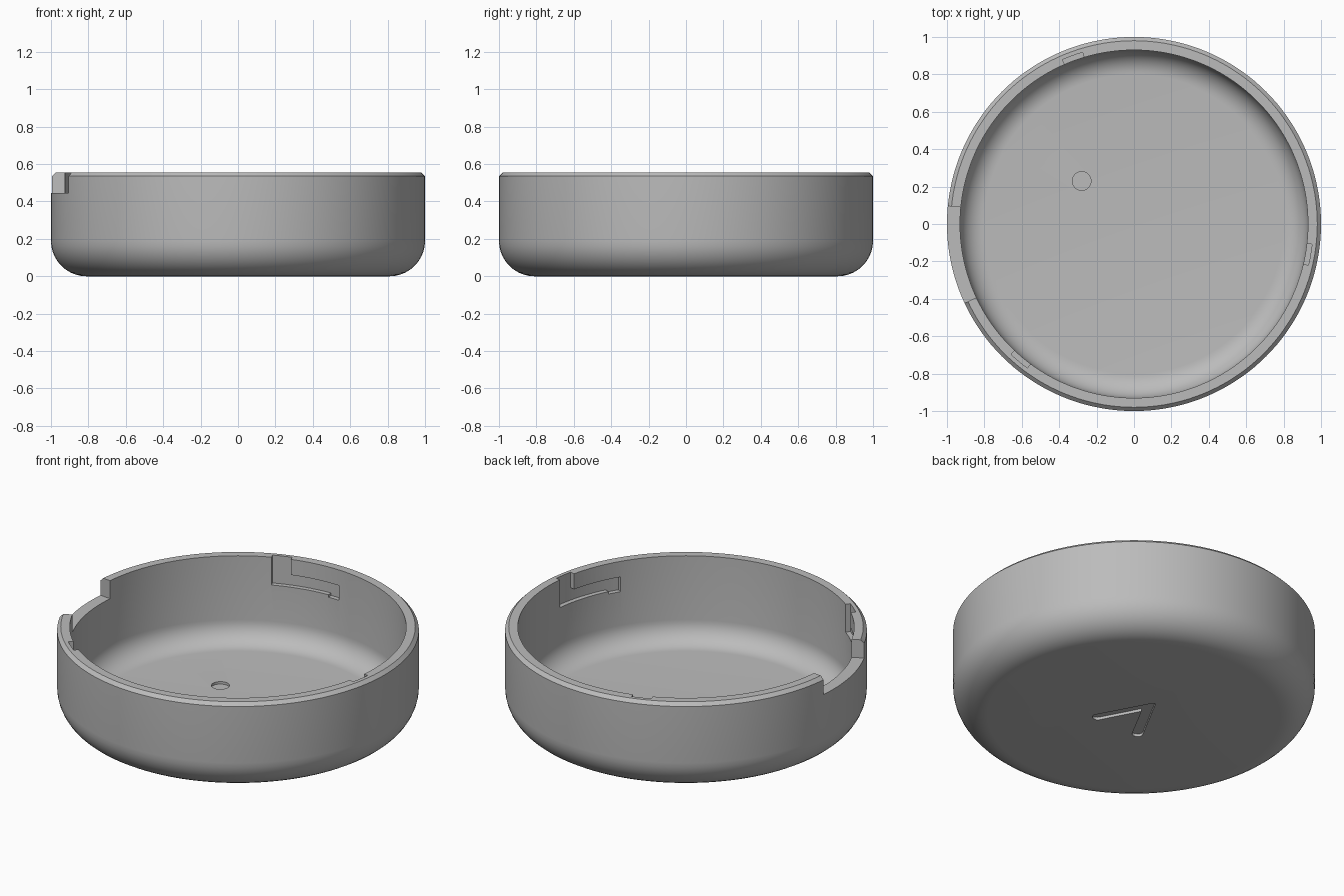
import bpy, bmesh, math

cube = bpy.data.objects.get("Cube")
if cube:
    bpy.data.objects.remove(cube, do_unlink=True)

grey = bpy.data.materials.new("plain grey")
grey.use_nodes = True
grey.diffuse_color = (0.5, 0.5, 0.5, 1)
grey.node_tree.nodes["Principled BSDF"].inputs["Base Color"].default_value = (0.5, 0.5, 0.5, 1)

HEIGHT = 0.555
WALL = 0.93       # inner wall radius
FLOOR = 0.035     # floor thickness
STEPS = 144


def make_object(name, bm):
    bmesh.ops.recalc_face_normals(bm, faces=bm.faces)
    mesh = bpy.data.meshes.new(name)
    bm.to_mesh(mesh)
    bm.free()
    mesh.materials.append(grey)
    obj = bpy.data.objects.new(name, mesh)
    bpy.context.collection.objects.link(obj)
    return obj


def arc(cx, cz, radius, start, end, count=10):
    """Quarter-round profile points, angles in degrees."""
    turns = [math.radians(start + (end - start) * i / count) for i in range(count + 1)]
    return [(cx + radius * math.cos(t), cz + radius * math.sin(t)) for t in turns]


def lathe(name, profile):
    """Spin an open profile, whose ends lie on the axis, into a closed solid."""
    bm = bmesh.new()
    verts = [bm.verts.new((r, 0, z)) for r, z in profile]
    edges = [bm.edges.new(pair) for pair in zip(verts, verts[1:])]
    bmesh.ops.spin(bm, geom=verts + edges, axis=(0, 0, 1), cent=(0, 0, 0),
                   angle=math.tau, steps=STEPS, use_merge=False)
    bmesh.ops.remove_doubles(bm, verts=bm.verts, dist=1e-5)
    return make_object(name, bm)


def sector(name, r0, r1, z0, z1, start, end):
    """Solid block following the wall between two angles in degrees."""
    bm = bmesh.new()
    count = max(3, round((end - start) / 2.5))
    rings = []
    for i in range(count + 1):
        t = math.radians(start + (end - start) * i / count)
        rings.append([bm.verts.new((r * math.cos(t), r * math.sin(t), z))
                      for r, z in ((r0, z0), (r1, z0), (r1, z1), (r0, z1))])
    for a, b in zip(rings, rings[1:]):
        for k in range(4):
            n = (k + 1) % 4
            bm.faces.new((a[k], a[n], b[n], b[k]))
    bm.faces.new(rings[0])
    bm.faces.new(rings[-1])
    return make_object(name, bm)


def cut(target, cutter):
    cutter.hide_render = True
    mod = target.modifiers.new("cut", "BOOLEAN")
    mod.operation = "DIFFERENCE"
    mod.solver = "EXACT"
    mod.object = cutter
    bpy.context.view_layer.objects.active = target
    bpy.ops.object.modifier_apply(modifier=mod.name)
    bpy.data.objects.remove(cutter, do_unlink=True)


# Round shell: rounded base, chamfered rim, hollow inside
profile = [(0, 0)] + arc(0.81, 0.19, 0.19, -90, 0)
profile += [(1, HEIGHT - 0.02), (0.98, HEIGHT), (WALL, HEIGHT)]
profile += arc(WALL - 0.13, FLOOR + 0.13, 0.13, 0, -90) + [(0, FLOOR)]
body = lathe("round_shell", profile)

# Side opening in the rim
cut(body, sector("rim_opening", 0.8, 1.1, 0.445, 0.7, 174.5, 205))

# Three twist-lock slots: entry, channel and end dip
for turn in (0, 120, 240):
    cut(body, sector("slot_entry", 0.88, 0.958, 0.385, 0.7, turn + 106.7, turn + 113.5))
    cut(body, sector("slot_channel", 0.88, 0.958, 0.385, 0.46, turn + 88, turn + 110))
    cut(body, sector("slot_dip", 0.88, 0.958, 0.37, 0.42, turn + 88, turn + 92.5))

# Shallow round pocket in the floor
bm = bmesh.new()
bmesh.ops.create_cone(bm, cap_ends=True, segments=32, radius1=0.05, radius2=0.05, depth=0.1)
bmesh.ops.translate(bm, verts=bm.verts, vec=(-0.28, 0.23, FLOOR + 0.035))
cut(body, make_object("floor_pocket", bm))

# Rounded pointer recess under the base
bm = bmesh.new()
right_leg = [(0.184, -0.152), (0.131, -0.18)]
left_leg = [(-x, y) for x, y in reversed(right_leg)]
outline = [(0, 0.19)] + right_leg + [(0, 0.066)] + left_leg
base = bm.faces.new([bm.verts.new((x, y, -0.05)) for x, y in outline])
top = bmesh.ops.extrude_face_region(bm, geom=[base])["geom"]
bmesh.ops.translate(bm, verts=[v for v in top if isinstance(v, bmesh.types.BMVert)],
                    vec=(0, 0, 0.067))
corners = [e for e in bm.edges
           if abs(e.verts[0].co.z - e.verts[1].co.z) > 0.01
           and not (abs(e.verts[0].co.x) < 0.01 and e.verts[0].co.y < 0.1)]
bmesh.ops.bevel(bm, geom=corners, offset=0.026, segments=5, profile=0.5, affect="EDGES")
cut(body, make_object("pointer_recess", bm))

# Smooth walls with crisp rims and cuts
bpy.ops.object.select_all(action="DESELECT")
body.select_set(True)
bpy.context.view_layer.objects.active = body
bpy.ops.object.shade_smooth_by_angle(angle=math.radians(30))
